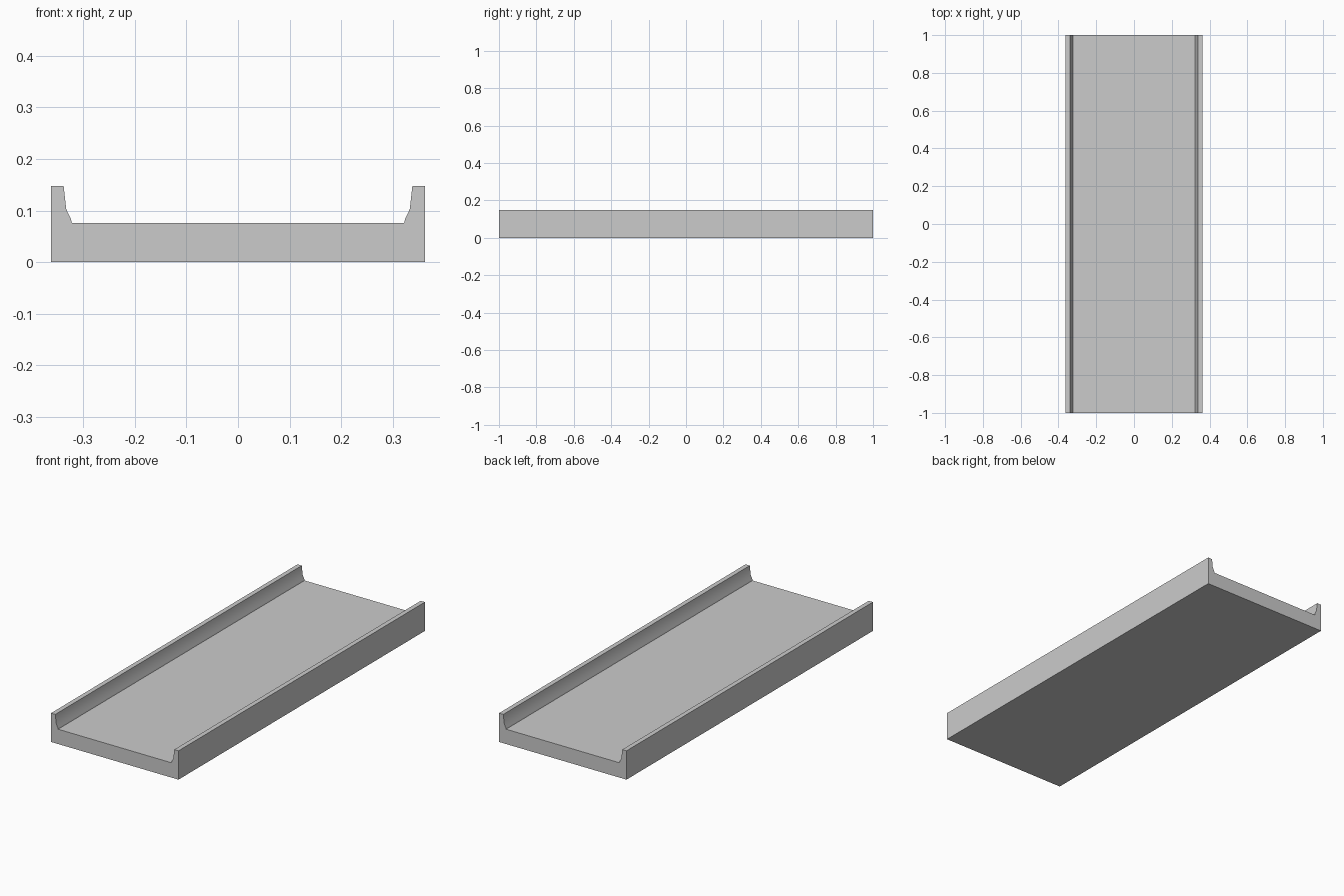
import bpy
import bmesh
import math

cube = bpy.data.objects.get("Cube")
if cube:
    bpy.data.objects.remove(cube, do_unlink=True)

# Plain grey for the whole channel
grey = bpy.data.materials.new("concrete_grey")
grey.use_nodes = True
colour = (0.6, 0.6, 0.6, 1)
grey.diffuse_color = colour
grey.node_tree.nodes["Principled BSDF"].inputs["Base Color"].default_value = colour

# Half of the cross-section, from the outer bottom corner to the inner foot of the kerb
LENGTH = 2.0
half = [(0.362, 0), (0.362, 0.148), (0.338, 0.148),
        (0.333, 0.103), (0.324, 0.084), (0.322, 0.076)]
section = half + [(-x, z) for x, z in reversed(half)]

# Extrude the mirrored section along the length
bm = bmesh.new()
end = bm.faces.new([bm.verts.new((x, -LENGTH / 2, z)) for x, z in section])
swept = bmesh.ops.extrude_face_region(bm, geom=[end], use_keep_orig=True)
moved = [v for v in swept["geom"] if isinstance(v, bmesh.types.BMVert)]
bmesh.ops.translate(bm, verts=moved, vec=(0, LENGTH, 0))
bmesh.ops.recalc_face_normals(bm, faces=bm.faces)

mesh = bpy.data.meshes.new("kerbed_channel_slab")
bm.to_mesh(mesh)
bm.free()
mesh.materials.append(grey)
slab = bpy.data.objects.new("kerbed_channel_slab", mesh)
bpy.context.collection.objects.link(slab)

# Soft kerb fillet, sharp corners elsewhere
bpy.context.view_layer.objects.active = slab
slab.select_set(True)
bpy.ops.object.shade_smooth_by_angle(angle=math.radians(30))
